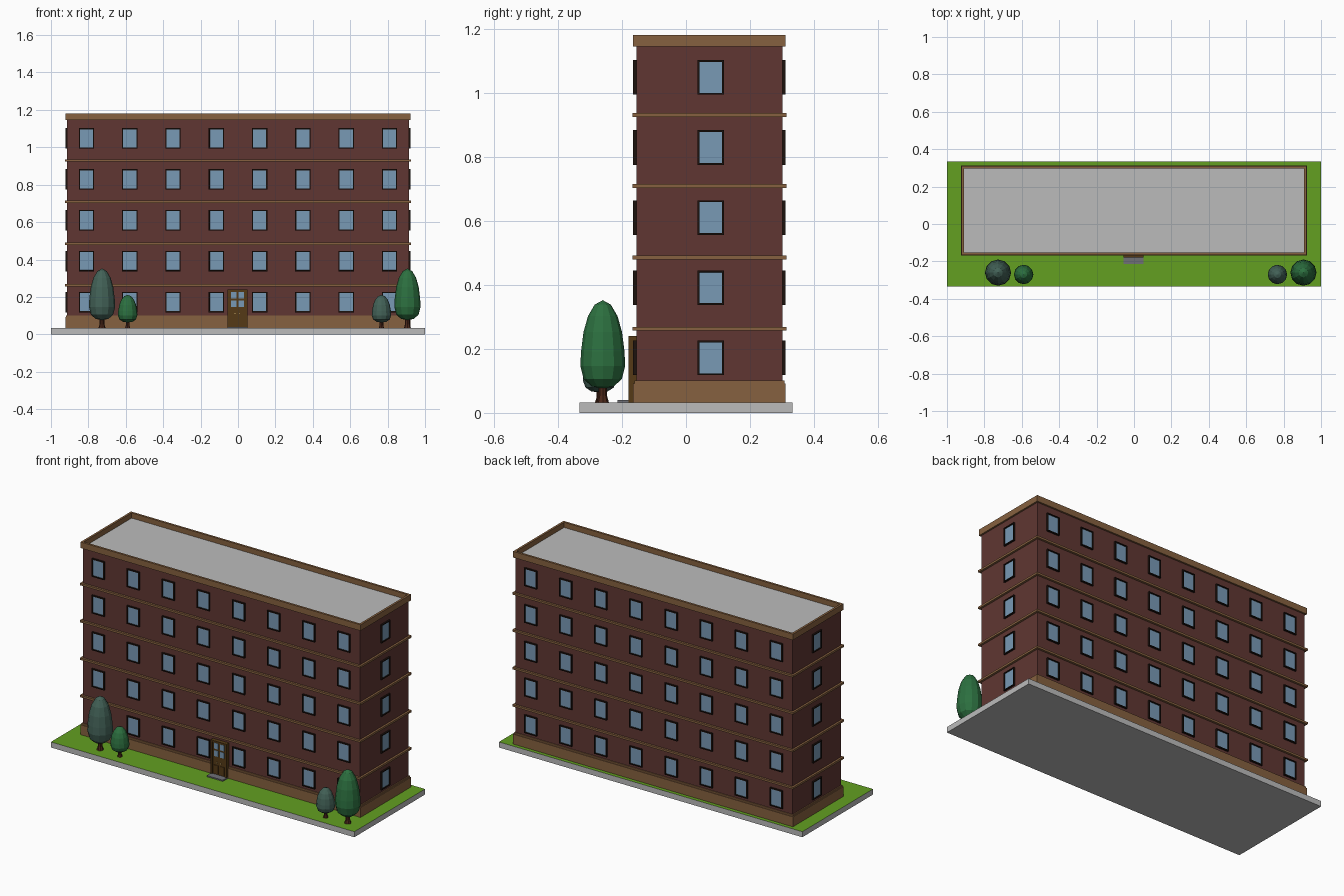
import bpy, bmesh, math

if "Cube" in bpy.data.objects:
    bpy.data.objects.remove(bpy.data.objects["Cube"])

CY, HX, HY = 0.073, 0.913, 0.228      # building centre in y and half sizes of the walls
GROUND, ROOF = 0.033, 1.15


def mat(name, r, g, b):
    m = bpy.data.materials.new(name)
    m.diffuse_color = (r, g, b, 1)
    m.use_nodes = True
    m.node_tree.nodes["Principled BSDF"].inputs["Base Color"].default_value = m.diffuse_color
    return m


BRICK = mat("brick", 0.115, 0.037, 0.032)
STONE = mat("brown_stone", 0.24, 0.12, 0.05)
GRASS = mat("grass", 0.125, 0.35, 0.015)
FRAME = mat("window_frame", 0.012, 0.006, 0.004)
GLASS = mat("glass", 0.19, 0.32, 0.46)
WOOD = mat("door_wood", 0.09, 0.042, 0.008)
STEP = mat("step_stone", 0.16, 0.16, 0.18)
BRASS = mat("brass", 0.6, 0.42, 0.15)
BARK = mat("bark", 0.07, 0.02, 0.01)
LEAF = mat("leaf_green", 0.025, 0.16, 0.05)
LEAF_GREY = mat("leaf_grey_green", 0.055, 0.12, 0.095)


def finish(name, bm, *mats):
    bmesh.ops.recalc_face_normals(bm, faces=bm.faces)
    me = bpy.data.meshes.new(name)
    bm.to_mesh(me)
    bm.free()
    for m in mats:
        me.materials.append(m)
    ob = bpy.data.objects.new(name, me)
    bpy.context.collection.objects.link(ob)
    return ob


def add_box(bm, x0, x1, y0, y1, z0, z1):
    vs = bmesh.ops.create_cube(bm, size=1)["verts"]
    for v in vs:
        v.co.x = x1 if v.co.x > 0 else x0
        v.co.y = y1 if v.co.y > 0 else y0
        v.co.z = z1 if v.co.z > 0 else z0
    return {f for v in vs for f in v.link_faces}


def box(name, m, *dims):
    bm = bmesh.new()
    add_box(bm, *dims)
    return finish(name, bm, *([m] if m else []))


def around(name, m, out, z0, z1):
    """Box following the building outline, pushed out by a margin."""
    return box(name, m, -HX - out, HX + out, CY - HY - out, CY + HY + out, z0, z1)


def lathe(name, m, profile, sides, x, y):
    """Surface of revolution with flat faces; radius 0 closes to a point."""
    bm = bmesh.new()
    vs = [bm.verts.new((r, 0, z)) for r, z in profile]
    es = [bm.edges.new(p) for p in zip(vs, vs[1:])]
    bmesh.ops.spin(bm, geom=vs + es, cent=(0, 0, 0), axis=(0, 0, 1),
                   angle=math.tau, steps=sides, use_merge=True)
    bmesh.ops.remove_doubles(bm, verts=bm.verts, dist=1e-5)
    ob = finish(name, bm, m)
    ob.location = (x, y, GROUND)
    return ob


# Ground slab, grey with a green top
bm = bmesh.new()
add_box(bm, -1, 1, -0.333, 0.333, 0, GROUND)
bm.normal_update()
for f in bm.faces:
    f.material_index = int(f.normal.z > 0.9)
finish("ground_slab", bm, mat("concrete", 0.5, 0.5, 0.5), GRASS)

# Walls, plinth, storey bands and roof
around("brick_walls", BRICK, 0, GROUND, ROOF - 0.005)
around("plinth", STONE, 0.01, GROUND, 0.092)
around("plinth_cap", STONE, 0.006, 0.092, 0.101)
for i, z in enumerate((0.263, 0.485, 0.709, 0.930)):
    around(f"storey_band_{i + 1}", STONE, 0.0125, z - 0.006, z + 0.006)
around("roof_deck", mat("roof_grey", 0.5, 0.5, 0.5), -0.001, ROOF - 0.005, ROOF)

# Parapet ring
bm = bmesh.new()
loops = []
for out, z in ((0.01, 1.145), (0.01, 1.181), (-0.003, 1.181), (-0.003, 1.145)):
    loops.append([bm.verts.new((sx * (HX + out), CY + sy * (HY + out), z))
                  for sx, sy in ((-1, -1), (1, -1), (1, 1), (-1, 1))])
for a, b in zip(loops, loops[1:] + loops[:1]):
    for i in range(4):
        j = (i + 1) % 4
        bm.faces.new((a[i], a[j], b[j], b[i]))
finish("parapet", bm, STONE)

# One window, facing -y: frame with recessed glass, its mesh shared by all copies
bm = bmesh.new()
faces = add_box(bm, -0.041, 0.041, -0.01, 0.004, -0.054, 0.054)
bm.normal_update()
front = min(faces, key=lambda f: f.calc_center_median().y)
bmesh.ops.inset_individual(bm, faces=[front], thickness=0.008)
pane = bmesh.ops.inset_individual(bm, faces=[front], thickness=0.0002)
bmesh.ops.translate(bm, vec=(0, 0.006, 0), verts=front.verts)
front.material_index = 1
window = finish("window", bm, FRAME, GLASS)
spots = []
for row in range(5):
    z = 0.172 + 0.219 * row
    for col in range(8):
        x = -0.81 + 0.2314 * col
        spots += [(x, CY - HY, z, 0), (x, CY + HY, z, math.pi)]
    spots += [(HX, 0.077, z, math.pi / 2), (-HX, 0.077, z, -math.pi / 2)]
for i, (x, y, z, turn) in enumerate(spots):
    ob = window if i == 0 else window.copy()
    if i:
        bpy.context.collection.objects.link(ob)
    ob.location, ob.rotation_euler = (x, y, z), (0, 0, turn)

# Entrance: frame, leaf, panes, lower panels, knobs, step
DX = -0.003
bm = bmesh.new()
for s in (-1, 1):
    add_box(bm, *sorted((DX + s * 0.053, DX + s * 0.042)), -0.179, -0.15, GROUND, 0.24)
add_box(bm, DX - 0.053, DX + 0.053, -0.179, -0.15, 0.231, 0.24)
finish("door_frame", bm, WOOD)
box("door_leaf", WOOD, DX - 0.043, DX + 0.043, -0.173, -0.15, GROUND, 0.232)
panes, panels, knobs = bmesh.new(), bmesh.new(), bmesh.new()
for s in (-1, 1):
    xs = sorted((DX + s * 0.006, DX + s * 0.034))
    for z in (0.147, 0.191):
        add_box(panes, *xs, -0.1745, -0.17, z, z + 0.035)
    add_box(panels, *xs, -0.176, -0.17, 0.045, 0.095)
    add_box(knobs, *sorted((DX + s * 0.01, DX + s * 0.015)), -0.179, -0.17, 0.11, 0.115)
finish("door_panes", panes, GLASS)
finish("door_panels", panels, WOOD)
finish("door_knobs", knobs, BRASS)
box("door_step", STEP, DX - 0.053, DX + 0.053, -0.214, -0.15, GROUND, 0.04)

# Trees: flared trunk and low-poly foliage; radius and height scale one profile
CROWN = ((0, 0), (0.5, 0.03), (0.85, 0.11), (1, 0.26), (0.97, 0.42),
         (0.86, 0.64), (0.66, 0.82), (0.36, 0.95), (0, 1))
TREES = (("large_left", -0.727, -0.26, 0.07, 0.042, 0.277, LEAF_GREY),
         ("small_left", -0.59, -0.27, 0.052, 0.03, 0.148, LEAF),
         ("small_right", 0.767, -0.27, 0.052, 0.03, 0.148, LEAF_GREY),
         ("large_right", 0.906, -0.26, 0.07, 0.042, 0.277, LEAF))
for name, x, y, r, z0, h, leaf in TREES:
    k = r / 0.07
    lathe(f"crown_{name}", leaf, [(r * a, z0 + h * b) for a, b in CROWN], 12, x, y)
    lathe(f"trunk_{name}", BARK, [(0, 0), (0.019 * k, 0), (0.013 * k, z0 * 0.5),
                                  (0.013 * k, z0 + 0.02), (0, z0 + 0.02)], 8, x, y)
